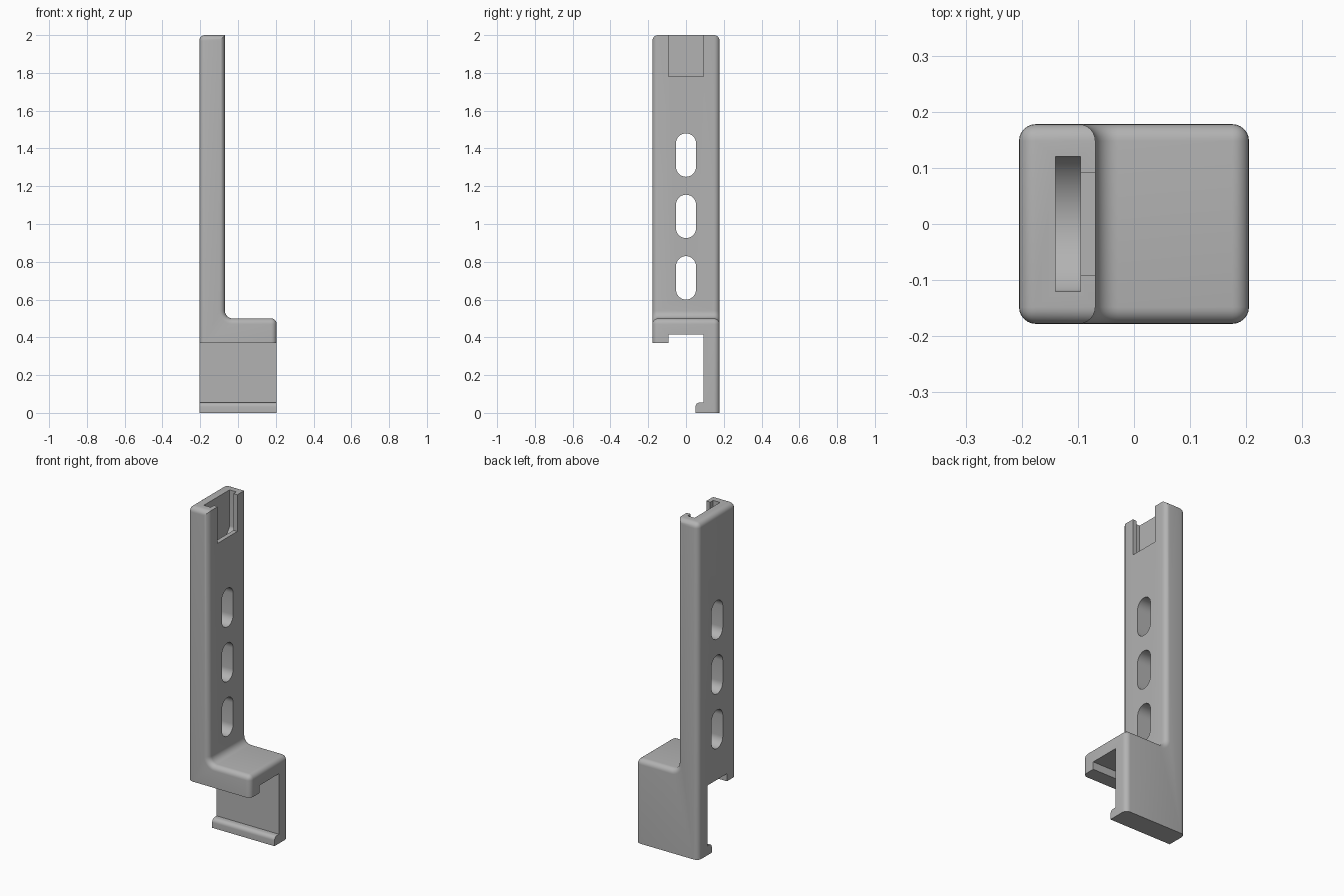
import bpy, bmesh, math
from mathutils import Vector

if "Cube" in bpy.data.objects:
    bpy.data.objects.remove(bpy.data.objects["Cube"])

grey = bpy.data.materials.new("plain grey")
grey.diffuse_color = (0.45, 0.45, 0.45, 1)
grey.use_nodes = True
grey.node_tree.nodes["Principled BSDF"].inputs["Base Color"].default_value = grey.diffuse_color


def arc(cx, cz, r, a0, a1, n=8):
    """Points on an arc, angles in degrees."""
    return [(cx + r * math.cos(math.radians(a0 + (a1 - a0) * i / n)),
             cz + r * math.sin(math.radians(a0 + (a1 - a0) * i / n))) for i in range(n + 1)]


def prism(name, profile, lo, hi, axis, round_test=None, radius=0.03, segments=6):
    """Extrude a (horizontal, z) profile along x or y, rounding the chosen edges."""
    bm = bmesh.new()
    place = (lambda p, d: (p[0], d, p[1])) if axis == 'y' else (lambda p, d: (d, p[0], p[1]))
    face = bm.faces.new([bm.verts.new(place(p, lo)) for p in profile])
    ext = bmesh.ops.extrude_face_region(bm, geom=[face])
    shift = Vector(place((0, 0), hi - lo))
    bmesh.ops.translate(bm, vec=shift, verts=[v for v in ext['geom'] if isinstance(v, bmesh.types.BMVert)])
    bmesh.ops.recalc_face_normals(bm, faces=bm.faces)
    if round_test:
        edges = [e for e in bm.edges if round_test(e)]
        bmesh.ops.bevel(bm, geom=edges, offset=radius, segments=segments, profile=0.5,
                        affect='EDGES', clamp_overlap=False)
        bmesh.ops.recalc_face_normals(bm, faces=bm.faces)
    mesh = bpy.data.meshes.new(name)
    bm.to_mesh(mesh)
    bm.free()
    mesh.materials.append(grey)
    ob = bpy.data.objects.new(name, mesh)
    bpy.context.collection.objects.link(ob)
    return ob


X, Y, FRONT = 0.205, 0.178, -0.069


def outer_edge(e):
    """Sharp outside edges, leaving the base and the top front edge square."""
    if e.calc_face_angle(0) < math.radians(40):
        return False
    a, b = e.verts[0].co, e.verts[1].co
    if max(a.z, b.z) < 0.01:
        return False
    return not (min(a.z, b.z) > 1.99 and min(a.x, b.x) > FRONT - 0.01)


# Tall post with a filleted foot
body = prism("bracket", [(-X, 0), (X, 0), (X, 0.5)] + arc(FRONT + 0.04, 0.54, 0.04, 270, 180)
             + [(FRONT, 2), (-X, 2)], -Y, Y, 'y', outer_edge)

cutters = []
# Clip recess below the foot, leaving a short front lip and a hooked back leg
cutters.append(prism("clip_cutter", [(-0.3, -0.1), (-0.3, 0.37), (-0.092, 0.37), (-0.092, 0.415),
                     (0.092, 0.415), (0.092, 0.055)] + arc(0.073, 0.032, 0.023, 90, 180, 6)
                     + [(0.05, -0.1)], -0.4, 0.4, 'x'))
# Three rounded slots through the post
for i, z in enumerate((0.715, 1.04, 1.365)):
    r, h = 0.053, 0.062
    cutters.append(prism(f"slot_cutter_{i + 1}", arc(0, z + h, r, 0, 180, 16)
                         + arc(0, z - h, r, 180, 360, 16), -0.4, 0.1, 'x'))
# Pocket with a curved floor, open at the top
cutters.append(prism("pocket_cutter", [(0.12, 2.1)] + [(-p, q) for p, q in
                     arc(0, 1.85, 0.139, 210, 330, 20)] + [(-0.12, 2.1)], -0.14, -0.095, 'x',
                     lambda e: abs(e.verts[0].co.x - e.verts[1].co.x) > 0.01
                     and e.calc_face_angle(0) > 0.4, 0.006, 3))
# Window in front of the pocket
cutters.append(prism("window_cutter", [(-0.092, 1.782), (0.092, 1.782), (0.092, 2.1), (-0.092, 2.1)],
                     -0.11, 0.1, 'x'))

for c in cutters:
    mod = body.modifiers.new(c.name, 'BOOLEAN')
    mod.operation, mod.solver, mod.object = 'DIFFERENCE', 'EXACT', c
    c.hide_render = True

bpy.context.view_layer.objects.active = body
body.select_set(True)
for m in list(body.modifiers):
    bpy.ops.object.modifier_apply(modifier=m.name)
for c in cutters:
    bpy.data.objects.remove(c)
bpy.ops.object.shade_smooth_by_angle(angle=math.radians(30))
